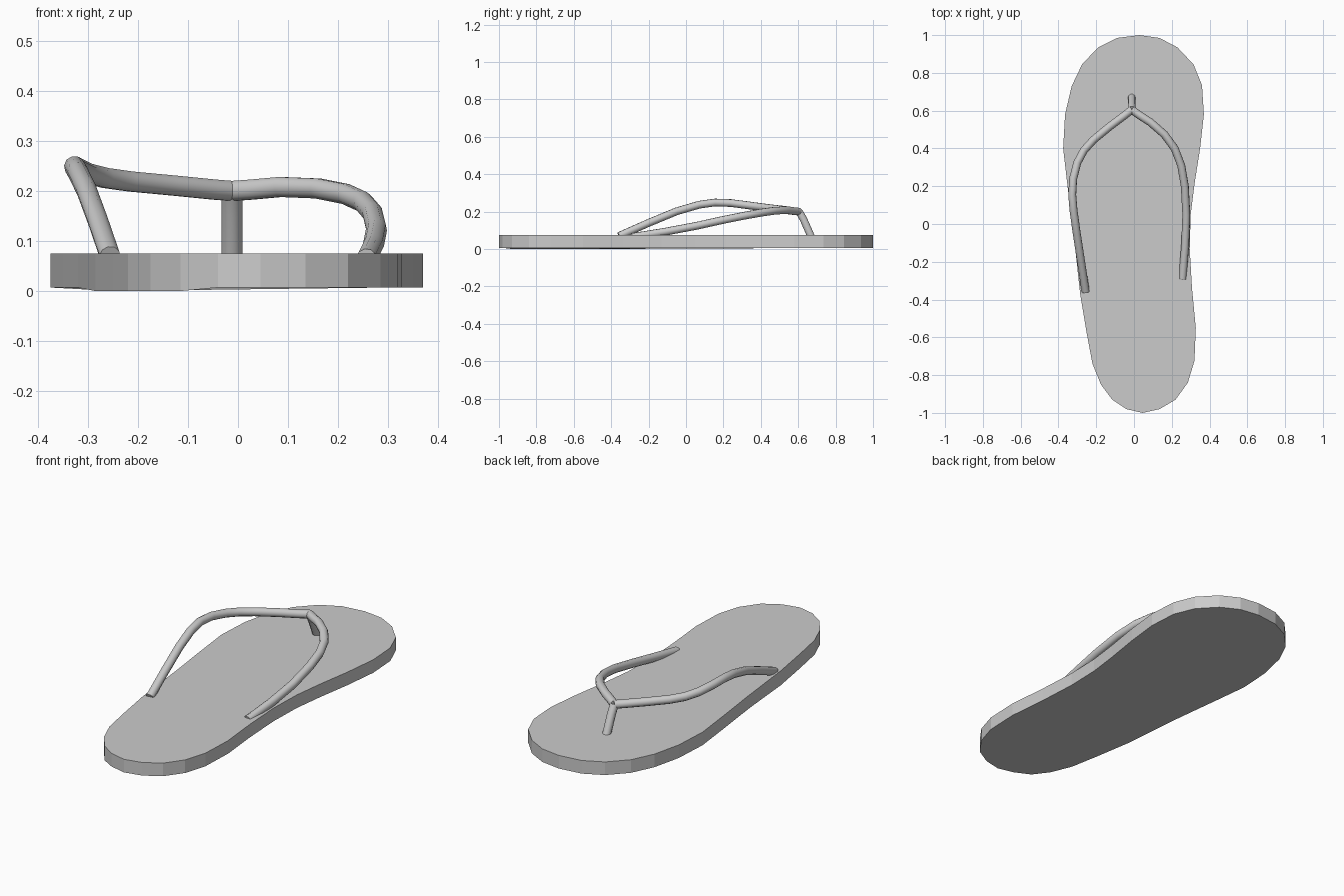
import bpy, bmesh
from math import radians

R = 0.021  # strap radius

# Sole: foot outline, extruded, with the outer heel edge dipping slightly
outline = [
    (0.03, 1.0), (-0.09, 0.985), (-0.19, 0.935), (-0.275, 0.845), (-0.33, 0.73),
    (-0.365, 0.58), (-0.375, 0.40), (-0.35, 0.185), (-0.32, -0.05), (-0.285, -0.37),
    (-0.25, -0.58), (-0.22, -0.74), (-0.175, -0.85), (-0.115, -0.93), (-0.04, -0.98),
    (0.045, -1.0), (0.135, -0.98), (0.22, -0.93), (0.285, -0.84), (0.32, -0.725),
    (0.327, -0.55), (0.307, -0.34), (0.295, -0.13), (0.30, 0.05), (0.32, 0.21),
    (0.35, 0.40), (0.37, 0.58), (0.36, 0.735), (0.315, 0.845), (0.23, 0.935), (0.135, 0.985)]
bm = bmesh.new()
top = [bm.verts.new((x, y, 0.075)) for x, y in outline]
bottom = [bm.verts.new((x, y, 0.0 if x < -0.1 and -0.94 < y < -0.3 else 0.007))
          for x, y in outline]
bm.faces.new(top)
bm.faces.new(bottom[::-1])
n = len(outline)
for i in range(n):
    j = (i + 1) % n
    bm.faces.new((top[i], bottom[i], bottom[j], top[j]))
bmesh.ops.recalc_face_normals(bm, faces=bm.faces)
mesh = bpy.data.meshes.new("sole")
bm.to_mesh(mesh)
bm.free()
bpy.context.collection.objects.link(bpy.data.objects.new("sole", mesh))


def tube(name, points):
    """Round, capped strap swept along a path, as a smooth mesh."""
    curve = bpy.data.curves.new(name, 'CURVE')
    curve.dimensions = '3D'
    curve.bevel_depth = R
    curve.bevel_resolution = 3
    curve.use_fill_caps = True
    spline = curve.splines.new('POLY')
    spline.points.add(len(points) - 1)
    for p, co in zip(spline.points, points):
        p.co = (*co, 1)
    ob = bpy.data.objects.new(name, curve)
    bpy.context.collection.objects.link(ob)
    bpy.ops.object.select_all(action='DESELECT')
    ob.select_set(True)
    bpy.context.view_layer.objects.active = ob
    bpy.ops.object.convert(target='MESH')
    bpy.ops.object.shade_smooth_by_angle(angle=radians(40))


# Toe post and the two straps meeting on top of it
joint = (-0.012, 0.605, 0.2)
tube("toe_post", [(-0.012, 0.672, 0.06), (-0.012, 0.628, 0.16), joint])
tube("left_strap", [
    joint, (-0.05, 0.575, 0.203), (-0.13, 0.515, 0.211), (-0.215, 0.445, 0.219),
    (-0.265, 0.39, 0.226), (-0.3, 0.325, 0.235), (-0.322, 0.24, 0.246),
    (-0.327, 0.155, 0.249), (-0.32, 0.07, 0.237), (-0.303, -0.05, 0.202),
    (-0.28, -0.2, 0.14), (-0.256, -0.358, 0.07)])
tube("right_strap", [
    joint, (0.03, 0.575, 0.203), (0.085, 0.54, 0.208), (0.16, 0.475, 0.205),
    (0.215, 0.4, 0.194), (0.25, 0.31, 0.178), (0.269, 0.2, 0.156),
    (0.277, 0.05, 0.123), (0.271, -0.11, 0.093), (0.257, -0.29, 0.064)])
